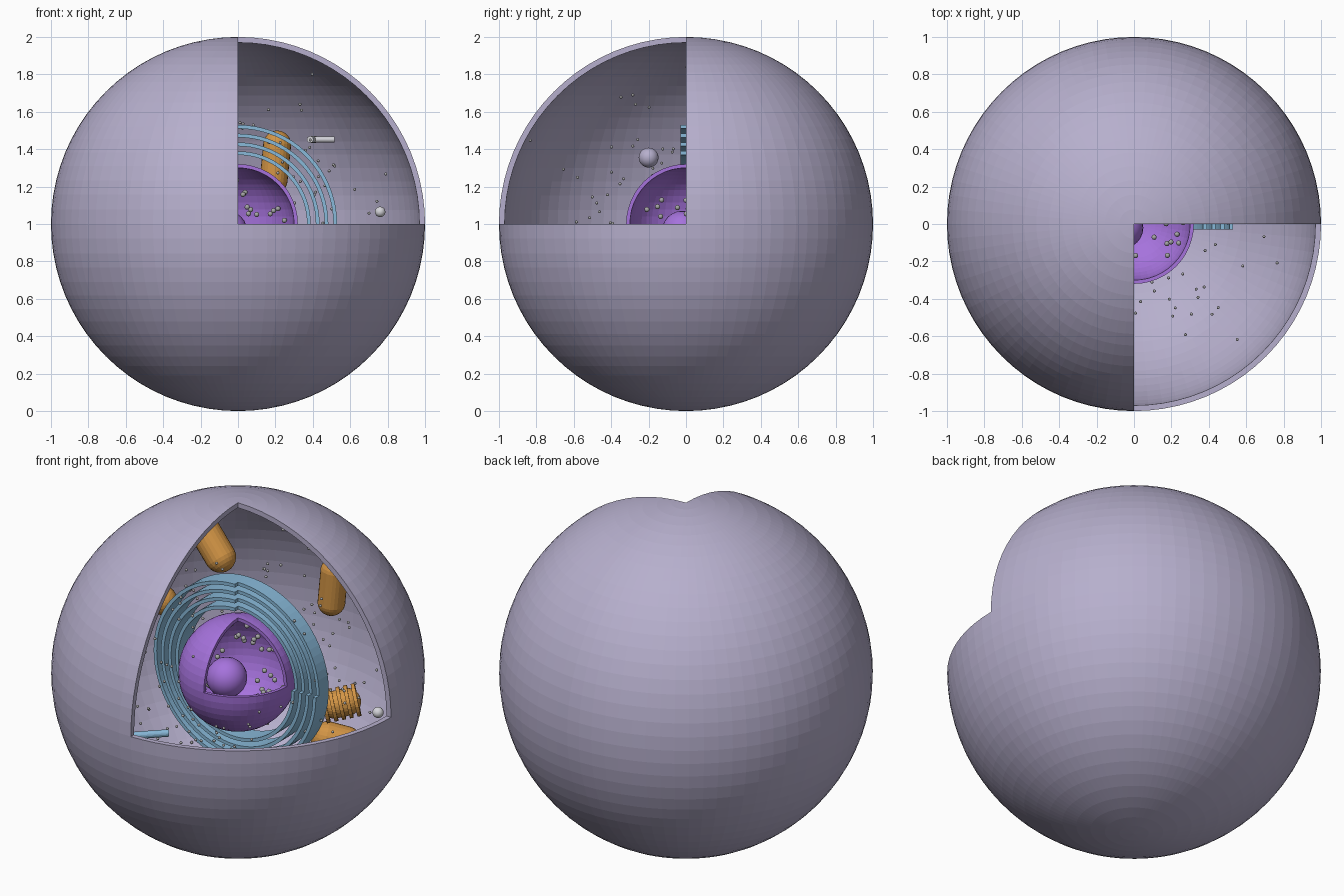
import bpy, bmesh, math, random
from mathutils import Vector, Matrix

cube = bpy.data.objects.get("Cube")
if cube:
    bpy.data.objects.remove(cube)
random.seed(7)
MID = Vector((0, 0, 1))


def material(name, r, g, b):
    m = bpy.data.materials.new(name)
    m.use_nodes = True
    m.diffuse_color = (r, g, b, 1)
    m.node_tree.nodes["Principled BSDF"].inputs["Base Color"].default_value = (r, g, b, 1)
    return m


lilac = material("lilac", 0.47, 0.43, 0.61)
purple = material("purple", 0.38, 0.17, 0.72)
blue = material("sky_blue", 0.25, 0.49, 0.70)
orange = material("orange", 0.65, 0.30, 0.06)
grey = material("grey", 0.38, 0.38, 0.38)
white = material("pale_grey", 0.66, 0.66, 0.70)


def finish(bm, name, mat, smooth=False):
    me = bpy.data.meshes.new(name)
    bm.to_mesh(me)
    bm.free()
    me.materials.append(mat)
    for p in me.polygons:
        p.use_smooth = smooth
    ob = bpy.data.objects.new(name, me)
    bpy.context.collection.objects.link(ob)
    return ob


def in_window(p):
    return p.x > 0 and p.y < 0 and p.z > 0


# Hollow sphere with one octant left open and a flat rim
def open_shell(name, mat, outer, thickness, segments):
    bm = bmesh.new()
    for radius in (outer, outer - thickness):
        verts = bmesh.ops.create_uvsphere(
            bm, u_segments=segments, v_segments=segments // 2, radius=radius)["verts"]
        if radius < outer:
            faces = list({f for v in verts for f in v.link_faces})
            bmesh.ops.reverse_faces(bm, faces=faces)
    gone = [f for f in bm.faces if in_window(f.calc_center_median())]
    bmesh.ops.delete(bm, geom=gone, context='FACES')
    rim = [e for e in bm.edges if e.is_boundary]
    bmesh.ops.bridge_loops(bm, edges=rim)
    bmesh.ops.recalc_face_normals(bm, faces=bm.faces)
    bmesh.ops.translate(bm, verts=bm.verts, vec=MID)
    return finish(bm, name, mat)


# Curved band around the y axis, angles measured from +x towards +z
def arc_band(name, inner, outer, front, back, start, sweep):
    bm = bmesh.new()
    corners = [(inner, front), (outer, front), (outer, back), (inner, back)]
    face = bm.faces.new([bm.verts.new((r, y, 0)) for r, y in corners])
    bmesh.ops.rotate(bm, verts=bm.verts, cent=(0, 0, 0),
                     matrix=Matrix.Rotation(-start, 3, 'Y'))
    out = bmesh.ops.spin(bm, geom=[face] + face.edges[:] + face.verts[:], cent=(0, 0, 0),
                         axis=(0, -1, 0), angle=sweep, steps=round(sweep * 12))
    bmesh.ops.recalc_face_normals(bm, faces=bm.faces)
    bmesh.ops.translate(bm, verts=bm.verts, vec=MID)
    return finish(bm, name, blue)


def orient(bm, centre, direction):
    turn = Vector(direction).to_track_quat('Z', 'Y').to_matrix().to_4x4()
    bm.transform(Matrix.Translation(centre) @ turn)


def capsule(name, mat, centre, direction, radius, half):
    bm = bmesh.new()
    bmesh.ops.create_uvsphere(bm, u_segments=24, v_segments=13, radius=radius)
    for v in bm.verts:
        v.co.z += math.copysign(half - radius, v.co.z)
    orient(bm, centre, direction)
    return finish(bm, name, mat)


def tube(name, mat, centre, direction, radius, length):
    bm = bmesh.new()
    bmesh.ops.create_cone(bm, cap_ends=True, segments=16, radius1=radius,
                          radius2=radius, depth=length)
    orient(bm, centre, direction)
    return finish(bm, name, mat)


def ball(name, mat, centre, radius):
    bm = bmesh.new()
    bmesh.ops.create_uvsphere(bm, u_segments=24, v_segments=12, radius=radius)
    bmesh.ops.translate(bm, verts=bm.verts, vec=centre)
    return finish(bm, name, mat, True)


# Scattered grains kept out of the open octant
def grains(name, count, size, distance):
    bm = bmesh.new()
    made = 0
    while made < count:
        d = Vector([random.gauss(0, 1) for _ in range(3)]).normalized()
        p = d * distance()
        if in_window(p):
            continue
        bmesh.ops.create_icosphere(bm, subdivisions=2, radius=size,
                                   matrix=Matrix.Translation(p + MID))
        made += 1
    return finish(bm, name, grey, True)


# Outer membrane, nucleus envelope and nucleolus
open_shell("outer_membrane", lilac, 1.0, 0.03, 80)
open_shell("nucleus_envelope", purple, 0.32, 0.02, 48)
ball("nucleolus", purple, (-0.06, -0.02, 0.96), 0.11)

# Folded membrane bands around the nucleus, trimmed back at the open octant
quarter = math.pi / 2
for i in range(4):
    r = 0.53 - 0.047 * i
    arc_band(f"membrane_band_{i + 1}", r - 0.02, r, -0.03, 0.09, quarter, 3 * quarter)
    arc_band(f"membrane_band_front_{i + 1}", r - 0.02, r, 0.0, 0.09, 0, quarter)

# Mitochondria
capsule("mitochondrion_back", orange, (0.20, 0.60, 1.33), (0.1, 0, 1), 0.075, 0.17)
capsule("mitochondrion_top", orange, (-0.44, 0.37, 1.52), (0.66, -0.07, -0.73), 0.085, 0.19)
capsule("mitochondrion_right", orange, (-0.64, 0.08, 1.23), (1, 0.2, 0.1), 0.08, 0.16)
capsule("mitochondrion_low", orange, (0.35, 0.42, 0.53), (1, 0.6, -0.3), 0.09, 0.14)

# Ridged mitochondrion with stacked folds
axis = Vector((0.75, 0.6, 0.2)).normalized()
centre = Vector((0.37, 0.43, 0.75))
capsule("ridged_mitochondrion", orange, centre, axis, 0.075, 0.11)
for i in range(5):
    tube(f"mitochondrion_fold_{i + 1}", orange, centre + axis * (i - 2) * 0.042,
         axis, 0.09, 0.02)

# Small tubules, centriole and vesicles
tube("tubule_upper", blue, (-0.50, -0.14, 0.55), (1, 1, 0), 0.02, 0.24)
tube("tubule_lower", blue, (-0.40, -0.21, 0.48), (0.7, -0.1, -0.7), 0.02, 0.16)
tube("centriole_rod", white, (0.46, 0.50, 1.452), (1, 0, 0), 0.016, 0.11)
tube("centriole_end", white, (0.40, 0.50, 1.452), (0.3, 1, 0), 0.018, 0.10)
ball("vesicle_left", white, (0.76, 0.33, 1.065), 0.028)
ball("vesicle_low", white, (0.60, 0.45, 0.75), 0.03)
ball("vesicle_right", lilac, (-0.60, -0.20, 1.355), 0.053)

# Ribosomes in the cell body and grains inside the nucleus
grains("ribosomes", 260, 0.008, lambda: min(0.95, 0.40 + abs(random.gauss(0, 0.25))))
grains("nucleus_grains", 60, 0.014, lambda: random.uniform(0.18, 0.28))
